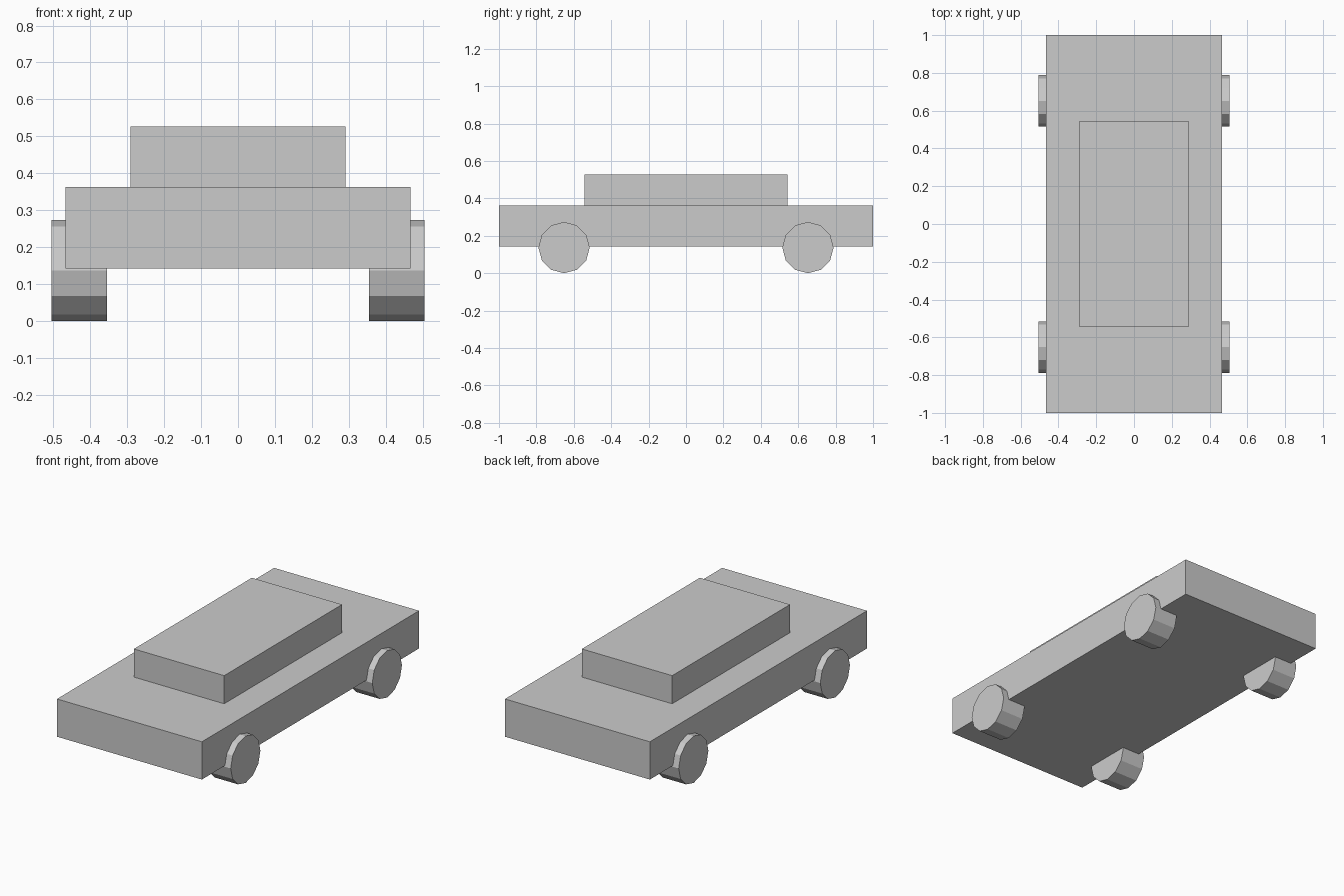
import bpy
from math import pi

if "Cube" in bpy.data.objects:
    bpy.data.objects.remove(bpy.data.objects["Cube"])


def box(name, size, z_bottom):
    """Axis-aligned box centred on x and y."""
    bpy.ops.mesh.primitive_cube_add(size=1, location=(0, 0, z_bottom + size[2] / 2))
    obj = bpy.context.object
    obj.name = name
    obj.scale = size
    bpy.ops.object.transform_apply(location=False, rotation=False, scale=True)
    return obj


def wheel(name, x, y, radius=0.137, width=0.15):
    """Twelve-sided wheel with its axle along x, standing on the ground."""
    bpy.ops.mesh.primitive_cylinder_add(
        vertices=12, radius=radius, depth=width,
        location=(x, y, radius), rotation=(0, pi / 2, 0))
    bpy.context.object.name = name


# Main body slab and the cabin on top
box("car_body", (0.934, 2.0, 0.22), 0.143)
box("cabin", (0.582, 1.086, 0.164), 0.363)

# Four wheels, partly sunk into the body
for end, y in (("front", -0.652), ("rear", 0.652)):
    for side, x in (("left", -0.43), ("right", 0.43)):
        wheel(f"{end}_{side}_wheel", x, y)
